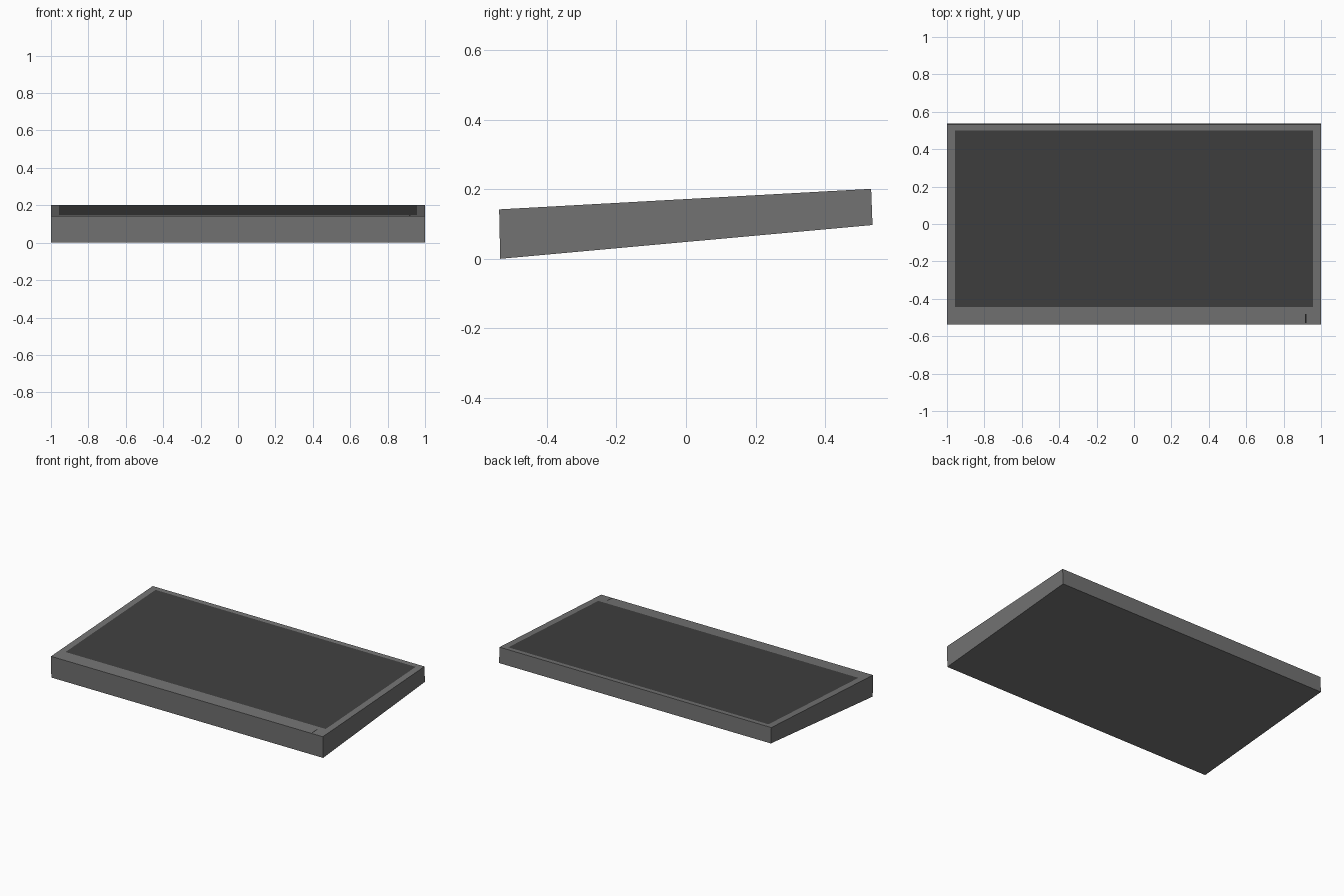
import bpy

if "Cube" in bpy.data.objects:
    bpy.data.objects.remove(bpy.data.objects["Cube"])


def material(name, v):
    m = bpy.data.materials.new(name)
    m.diffuse_color = (v, v, v, 1)
    m.use_nodes = True
    m.node_tree.nodes["Principled BSDF"].inputs["Base Color"].default_value = m.diffuse_color
    return m


def build(name, verts, faces, mat):
    me = bpy.data.meshes.new(name)
    me.from_pydata(verts, [], faces)
    me.materials.append(mat)
    ob = bpy.data.objects.new(name, me)
    bpy.context.collection.objects.link(ob)
    return ob


grey = material("frame grey", 0.17)
dark = material("screen dark grey", 0.05)
black = material("mark black", 0.015)

# Side profile (y, z) of the tilted wedge casing
FT, BT, BB, FB = (-0.537, 0.142), (0.532, 0.201), (0.536, 0.097), (-0.534, 0.0)


def top_z(y):
    return FT[1] + (y - FT[0]) * (BT[1] - FT[1]) / (BT[0] - FT[0])


# Casing: extruded profile whose top is cut into a bezel around the screen
outer = [(-1, *FT), (1, *FT), (1, *BT), (-1, *BT)]
inner = [(x, y, top_z(y)) for x, y in
         ((-0.957, -0.445), (0.957, -0.445), (0.957, 0.5), (-0.957, 0.5))]
bottom = [(-1, *FB), (1, *FB), (1, *BB), (-1, *BB)]
faces = [(4, 5, 6, 7), (11, 10, 9, 8)]
for i in range(4):
    j = (i + 1) % 4
    faces += [(i, j, 4 + j, 4 + i), (8 + i, 8 + j, j, i)]
casing = build("casing_with_screen", outer + inner + bottom, faces, grey)
casing.data.materials.append(dark)
casing.data.polygons[0].material_index = 1   # screen inset

# Small indicator mark on the front bezel
x0, x1, y0, y1 = 0.914, 0.921, -0.53, -0.48
build("indicator_mark",
      [(x, y, top_z(y) + 0.001) for x, y in ((x0, y0), (x1, y0), (x1, y1), (x0, y1))],
      [(0, 1, 2, 3)], black)
